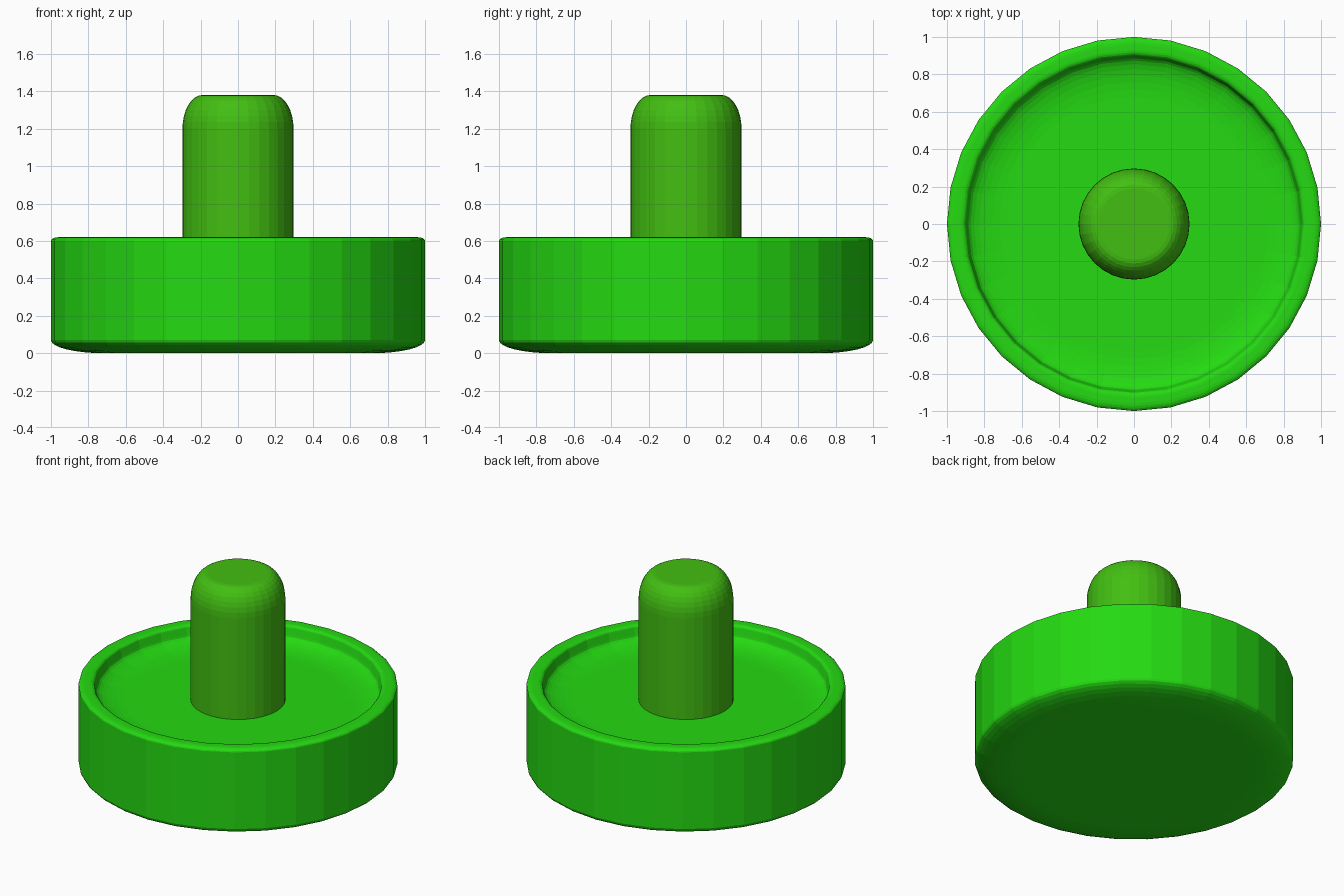
import bpy
import math
from math import cos, sin, pi

cube = bpy.data.objects.get("Cube")
if cube:
    bpy.data.objects.remove(cube)


def make_material(name, colour):
    mat = bpy.data.materials.new(name)
    mat.use_nodes = True
    mat.diffuse_color = colour
    mat.node_tree.nodes["Principled BSDF"].inputs["Base Color"].default_value = colour
    return mat


def arc(cx, cz, rx, rz, start, end, steps):
    """Points on an elliptical arc, angles in degrees."""
    angles = [math.radians(start + (end - start) * i / steps) for i in range(steps + 1)]
    return [(cx + rx * cos(a), cz + rz * sin(a)) for a in angles]


def lathe(name, profile, sides, mat):
    """Revolve a (radius, height) profile about z; ends are closed with flat caps."""
    verts = [(r * cos(2 * pi * s / sides), r * sin(2 * pi * s / sides), z)
             for r, z in profile for s in range(sides)]
    faces = []
    for ring in range(len(profile) - 1):
        for s in range(sides):
            a, b = ring * sides + s, ring * sides + (s + 1) % sides
            faces.append((a, b, b + sides, a + sides))
    faces.append(tuple(reversed(range(sides))))
    faces.append(tuple(range(len(verts) - sides, len(verts))))
    mesh = bpy.data.meshes.new(name)
    mesh.from_pydata(verts, [], faces)
    mesh.materials.append(mat)
    obj = bpy.data.objects.new(name, mesh)
    bpy.context.collection.objects.link(obj)
    return obj


base_green = make_material("bright green", (0.018, 0.70, 0.006, 1))
knob_green = make_material("olive green", (0.055, 0.52, 0.006, 1))

# Dished base: rounded underside, upright wall, softened rim, hollow bowl
base_profile = (
    arc(0.72, 0.07, 0.28, 0.07, -90, 0, 8)
    + arc(0.96, 0.60, 0.04, 0.02, 0, 90, 4)
    + arc(0.93, 0.60, 0.03, 0.02, 90, 180, 4)
    + arc(0.68, 0.56, 0.21, 0.06, 0, -90, 8)
)
lathe("base", base_profile, 32, base_green)

# Upright grip with a rounded, flat-topped end
knob_profile = [(0.297, 0.48)] + arc(0.19, 1.20, 0.107, 0.18, 0, 90, 8)
lathe("knob", knob_profile, 32, knob_green)
